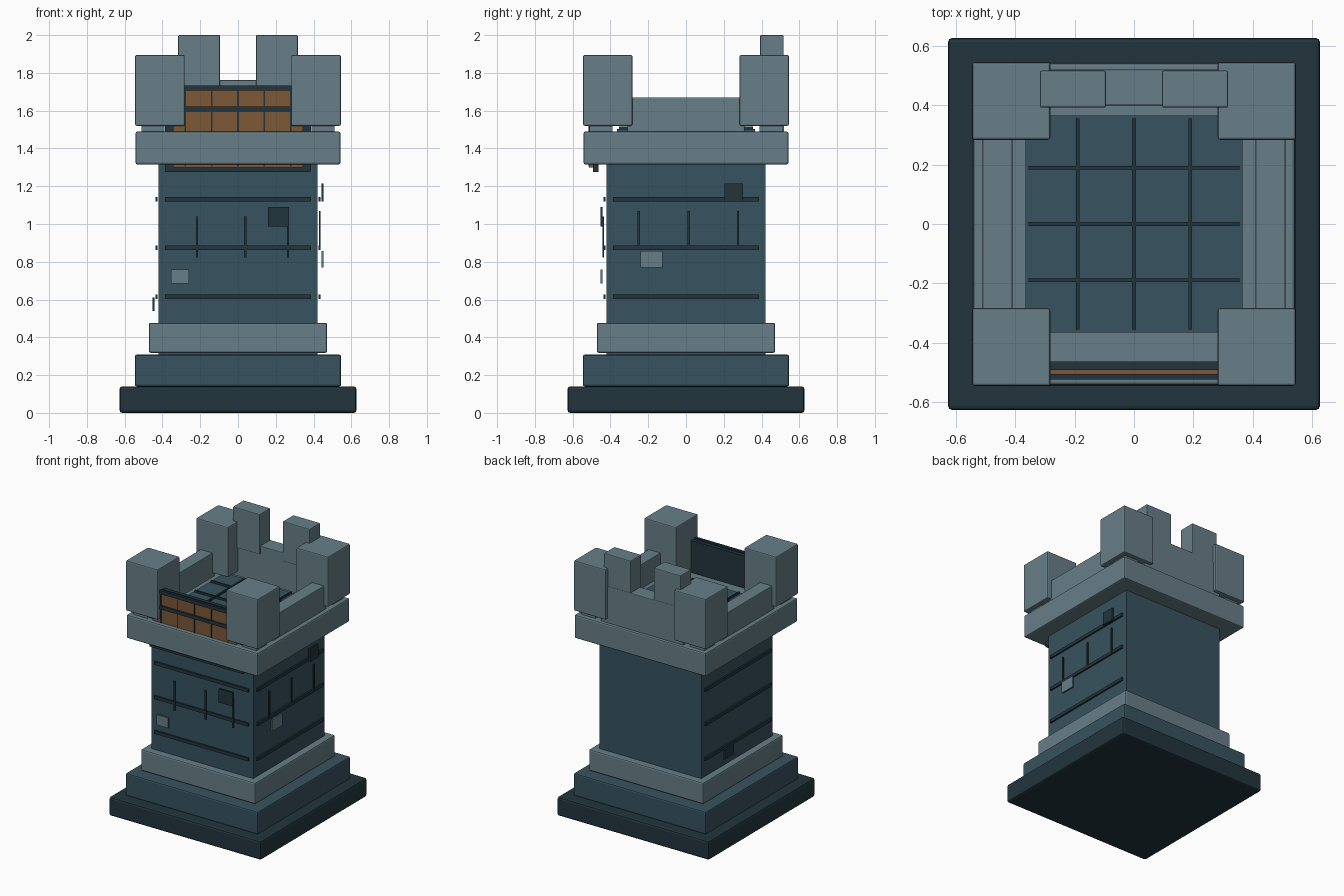
import bpy

if "Cube" in bpy.data.objects:
    bpy.data.objects.remove(bpy.data.objects["Cube"])


def material(name, rgb):
    m = bpy.data.materials.new(name)
    m.diffuse_color = (*rgb, 1)
    m.use_nodes = True
    m.node_tree.nodes["Principled BSDF"].inputs["Base Color"].default_value = m.diffuse_color
    return m


LIGHT = material("light stone", (0.135, 0.212, 0.245))
TEAL = material("teal stone", (0.039, 0.086, 0.112))
DARK = material("dark slate", (0.016, 0.036, 0.046))
WOOD = material("brown wood", (0.205, 0.098, 0.037))


def box(name, x, y, z, mat, bevel=0.0):
    """Box from (min, max) ranges, with optional softened edges."""
    size = [r[1] - r[0] for r in (x, y, z)]
    bpy.ops.mesh.primitive_cube_add(size=1, location=[sum(r) / 2 for r in (x, y, z)])
    ob = bpy.context.object
    ob.name = name
    for v in ob.data.vertices:
        v.co = [c * s for c, s in zip(v.co, size)]
    ob.data.materials.append(mat)
    if bevel:
        mod = ob.modifiers.new("soft edges", 'BEVEL')
        mod.width = bevel
        mod.segments = 2
    return ob


def slab(name, half, z, mat, bevel=0.0):
    return box(name, (-half, half), (-half, half), z, mat, bevel)


def wall_plate(name, side, u, z, depth, mat):
    """Thin plate on the front, right or left wall; u runs along the wall."""
    if side == "front":
        return box(name, u, (-depth[1], -depth[0]), z, mat)
    d = depth if side == "right" else (-depth[1], -depth[0])
    return box(name, d, u, z, mat)


# Stepped base, shaft and cornice
slab("base", 0.627, (0, 0.14), DARK, 0.014)
slab("lower_step", 0.546, (0.14, 0.308), TEAL, 0.01)
slab("plinth", 0.472, (0.318, 0.477), LIGHT, 0.01)
slab("shaft", 0.42, (0.30, 1.33), TEAL)
slab("cornice", 0.542, (1.315, 1.49), LIGHT, 0.01)

# Roof floor with paving joints
slab("roof_floor", 0.365, (1.47, 1.503), TEAL)
for p in (-0.19, 0, 0.19):
    box("floor_joint_across", (-0.355, 0.355), (p - 0.006, p + 0.006), (1.50, 1.518), DARK)
    box("floor_joint_along", (p - 0.006, p + 0.006), (-0.355, 0.355), (1.50, 1.516), DARK)

# Corner turrets on small feet
for sx in (-1, 1):
    for sy in (-1, 1):
        xr = sorted((sx * 0.282, sx * 0.545))
        yr = sorted((sy * 0.284, sy * 0.545))
        box("corner_turret", xr, yr, (1.52, 1.895), LIGHT, 0.008)
        xr = sorted((sx * 0.39, sx * 0.51))
        yr = sorted((sy * 0.39, sy * 0.51))
        box("turret_foot", xr, yr, (1.48, 1.53), LIGHT)

# Side and back parapets, back merlons
for s in (-1, 1):
    box("side_parapet", sorted((s * 0.41, s * 0.51)), (-0.31, 0.31), (1.48, 1.67), LIGHT, 0.005)
    box("back_merlon", sorted((s * 0.095, s * 0.317)), (0.392, 0.517), (1.70, 2.0), LIGHT, 0.006)
box("back_parapet", (-0.34, 0.34), (0.40, 0.52), (1.48, 1.762), LIGHT, 0.005)

# Wooden front panel with dark backing, bands and plank joints
box("panel_backing", (-0.387, 0.387), (-0.492, -0.463), (1.275, 1.73), DARK)
box("panel_planks", (-0.345, 0.345), (-0.513, -0.490), (1.30, 1.712), WOOD)
for z in (1.595, 1.708):
    box("panel_band", (-0.345, 0.345), (-0.524, -0.505), (z, z + 0.026), DARK)
for i in range(-2, 3):
    x = i * 0.139
    box("plank_joint", (x - 0.004, x + 0.004), (-0.517, -0.51), (1.305, 1.715), DARK)

# Horizontal mortar courses on three walls
for side in ("front", "right", "left"):
    for z in (0.615, 0.874, 1.13):
        wall_plate("mortar_course", side, (-0.387, 0.387), (z - 0.012, z + 0.012),
                   (0.425, 0.437), DARK)

# Upright mortar joints
for u in (-0.217, 0.038, 0.265):
    wall_plate("mortar_upright", "front", (u - 0.006, u + 0.006), (0.822, 1.04), (0.433, 0.441), DARK)
for u in (-0.25, 0.014, 0.275):
    wall_plate("mortar_upright", "right", (u - 0.006, u + 0.006), (0.87, 1.068), (0.43, 0.438), DARK)

# Odd stones on the walls
stones = [
    ("front", (0.158, 0.27), (0.988, 1.09), DARK),
    ("front", (-0.355, -0.26), (0.684, 0.76), LIGHT),
    ("right", (0.204, 0.302), (1.118, 1.215), DARK),
    ("right", (-0.24, -0.125), (0.77, 0.856), LIGHT),
    ("left", (0.08, 0.19), (0.54, 0.61), DARK),
]
for side, u, z, mat in stones:
    wall_plate("odd_stone", side, u, z, (0.441, 0.453), mat)
